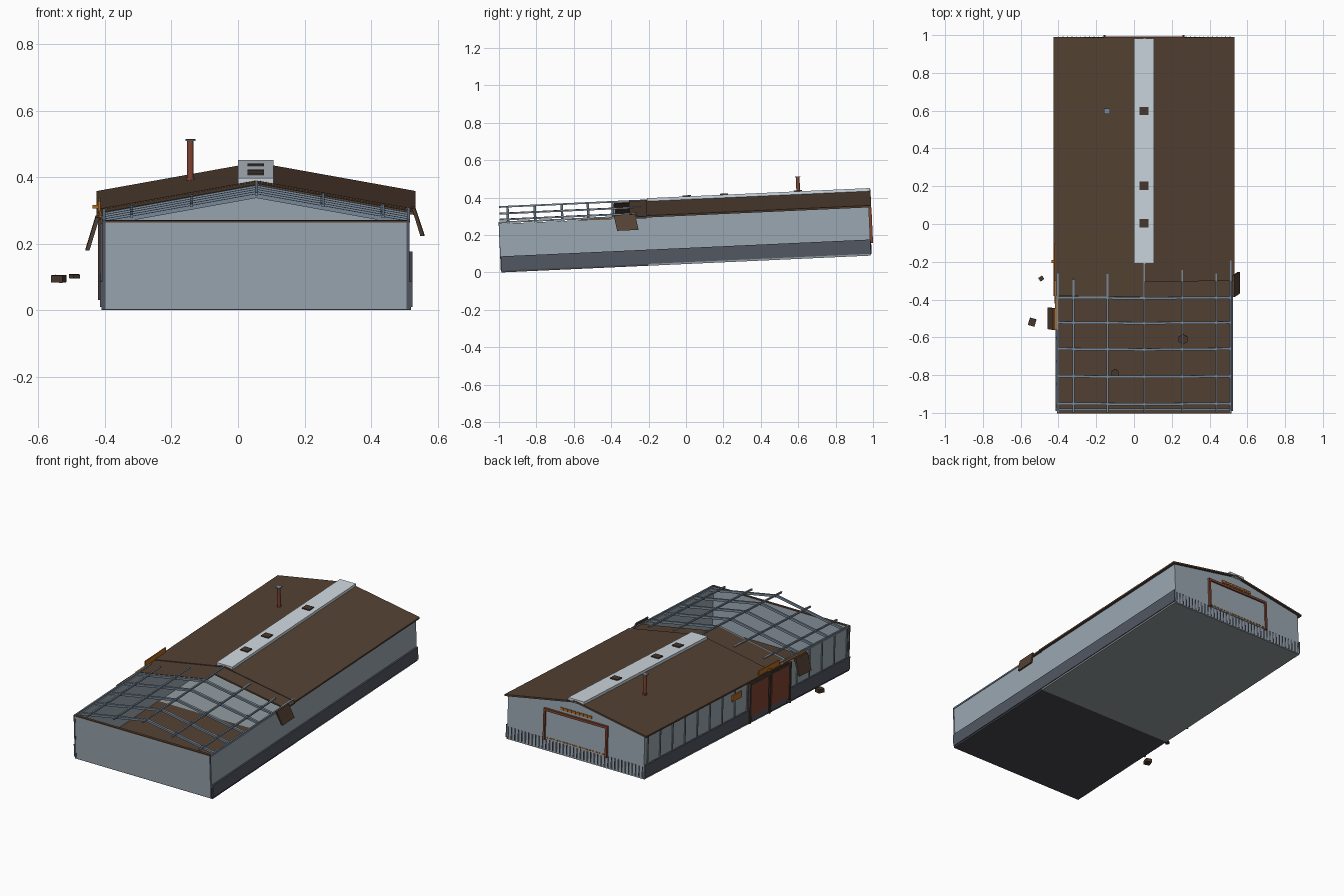
import bpy, bmesh, math
from mathutils import Matrix, Vector

if "Cube" in bpy.data.objects:
    bpy.data.objects.remove(bpy.data.objects["Cube"])

# whole building stands on a gentle slope
TILT = Matrix.Translation((0, 0, 0.049)) @ Matrix.Rotation(math.atan(0.0455), 4, 'X')
CX = 0.055                                    # building centre line


def mat(name, r, g, b):
    m = bpy.data.materials.new(name)
    lin = [((c / 255 + 0.055) / 1.055) ** 2.4 for c in (r, g, b)]
    m.diffuse_color = (*lin, 1)
    m.use_nodes = True
    m.node_tree.nodes["Principled BSDF"].inputs["Base Color"].default_value = m.diffuse_color
    return m


WALL = mat("wall_grey", 154, 167, 177)
CAP = mat("pale_metal", 206, 216, 224)
BAND = mat("dark_plinth", 82, 87, 98)
ROOF = mat("rusty_brown", 84, 65, 51)
STEEL = mat("steel_blue", 122, 138, 154)
DOOR = mat("door_red_brown", 128, 68, 48)
ORANGE = mat("rust_orange", 180, 108, 36)
FLOOR = mat("slab_grey", 143, 154, 157)
CHAR = mat("charred_black", 70, 71, 77)
VENT = mat("vent_brown", 70, 55, 46)


def add(name, bm, m, matrix=TILT):
    bmesh.ops.recalc_face_normals(bm, faces=bm.faces)
    me = bpy.data.meshes.new(name)
    bm.to_mesh(me)
    bm.free()
    me.materials.append(m)
    ob = bpy.data.objects.new(name, me)
    bpy.context.collection.objects.link(ob)
    ob.matrix_world = matrix
    return ob


def box(name, x0, x1, y0, y1, z0, z1, m, rot=None):
    """Box given by its limits, optionally turned about its centre."""
    bm = bmesh.new()
    bmesh.ops.create_cube(bm, size=1)
    bmesh.ops.scale(bm, vec=(x1 - x0, y1 - y0, z1 - z0), verts=bm.verts)
    if rot:
        bmesh.ops.transform(bm, matrix=rot, verts=bm.verts)
    bmesh.ops.translate(bm, vec=((x0 + x1) / 2, (y0 + y1) / 2, (z0 + z1) / 2), verts=bm.verts)
    return add(name, bm, m)


def prism(name, pts, vec, m):
    """Polygon of 3D points extruded along a vector."""
    bm = bmesh.new()
    f = bm.faces.new([bm.verts.new(p) for p in pts])
    r = bmesh.ops.extrude_face_region(bm, geom=[f])
    bmesh.ops.translate(bm, vec=vec, verts=[v for v in r["geom"] if isinstance(v, bmesh.types.BMVert)])
    return add(name, bm, m)


def beam(name, p, q, w, m):
    p, q = Vector(p), Vector(q)
    bm = bmesh.new()
    bmesh.ops.create_cube(bm, size=1)
    bmesh.ops.scale(bm, vec=(w, w, (q - p).length), verts=bm.verts)
    rot = (q - p).to_track_quat('Z', 'Y').to_matrix().to_4x4()
    bmesh.ops.transform(bm, matrix=Matrix.Translation((p + q) / 2) @ rot, verts=bm.verts)
    return add(name, bm, m)


def cyl(name, x, y, z0, z1, r, m, n=12):
    bm = bmesh.new()
    bmesh.ops.create_cone(bm, cap_ends=True, segments=n, radius1=r, radius2=r, depth=z1 - z0)
    bmesh.ops.translate(bm, vec=(x, y, (z0 + z1) / 2), verts=bm.verts)
    return add(name, bm, m)


def pitch(x, ridge=0.35):
    return ridge - 0.18 * abs(x - CX)


# floor: sound slab at the back, charred slab at the front
box("floor_slab_back", -0.41, 0.52, -0.2, 0.988, -0.004, 0.01, FLOOR)
box("floor_slab_front", -0.41, 0.52, -0.988, -0.2, -0.004, 0.01, CHAR)
box("burnt_floor_cover", -0.40, 0.51, -0.98, -0.2, 0.01, 0.013, ROOF)

# walls
box("front_wall", -0.405, 0.515, -0.99, -0.978, 0, 0.262, WALL)
box("right_wall", 0.506, 0.516, -0.988, 0.99, 0, 0.256, WALL)
box("left_wall", -0.406, -0.396, -0.988, 0.99, 0, 0.256, WALL)
prism("back_gable_wall", [(-0.405, 0.98, 0), (0.515, 0.98, 0), (0.515, 0.98, 0.256),
      (CX, 0.98, 0.339), (-0.405, 0.98, 0.256)], (0, 0.01, 0), WALL)
box("front_top_rail", -0.405, 0.515, -0.991, -0.976, 0.26, 0.266, ROOF)
for x in (-0.403, 0.511):
    box("front_corner_post", x - 0.005, x + 0.005, -0.991, -0.977, 0, 0.266, BAND)

# plinth bands on the sides, corrugated sheet half sunk in the back wall
box("right_plinth", 0.516, 0.525, -0.988, 0.99, 0.006, 0.082, BAND)
box("left_plinth", -0.415, -0.406, -0.988, 0.99, 0.006, 0.082, BAND)
n = 80
wave = [(-0.41 + 0.93 * i / n, 0.994 if i % 2 else 0.986, 0.004) for i in range(n + 1)]
prism("back_corrugated_plinth", wave + [(0.52, 0.983, 0.004), (-0.41, 0.983, 0.004)], (0, 0, 0.068), BAND)

# ribs on the left wall, leaving room for the doors
for i in range(17):
    y = 0.96 - 0.12 * i
    if not -0.41 < y < 0.0:
        box("left_wall_rib", -0.411, -0.405, y - 0.004, y + 0.004, 0.08, 0.256, STEEL)

# left loading doors with frames and orange plate
for y0 in (-0.392, -0.192):
    box("loading_door", -0.419, -0.405, y0, y0 + 0.168, 0.04, 0.228, DOOR)
for y in (-0.402, -0.208, -0.02):
    box("door_post", -0.421, -0.405, y - 0.007, y + 0.007, 0.0, 0.24, VENT)
box("door_header", -0.421, -0.405, -0.41, -0.013, 0.228, 0.242, VENT)
box("left_orange_plate", -0.414, -0.405, 0.06, 0.15, 0.185, 0.222, ORANGE)

# back door with frame and orange header plate
box("back_door", -0.15, 0.255, 0.988, 0.995, 0.068, 0.24, WALL)
for x in (-0.156, 0.262):
    box("back_door_post", x - 0.006, x + 0.006, 0.988, 1.004, 0.064, 0.252, DOOR)
box("back_door_lintel", -0.162, 0.268, 0.988, 1.004, 0.238, 0.252, DOOR)
for i in range(18):
    x = -0.14 + i * 0.0222
    box("door_sill_mark", x, x + 0.013, 0.994, 0.998, 0.074, 0.081, ORANGE)
for i in range(8):
    x = -0.05 + i * 0.027
    box("back_header_plate", x, x + 0.021, 0.988, 0.996, 0.266, 0.282, ORANGE)


# roof slopes: sound rear part and broken, slightly sunken front sheets
def slope(name, x, y0, y1, drop=0.0):
    a, b = pitch(CX) - drop, pitch(x) - drop
    prism(name, [(CX, y0, a), (x, y0, b), (x, y0, b - 0.01), (CX, y0, a - 0.01)], (0, y1 - y0, 0), ROOF)


slope("roof_left", -0.425, -0.2, 1.003)
slope("roof_right", 0.533, -0.2, 1.003)
slope("broken_roof_left", -0.425, -0.37, -0.2, 0.004)
slope("broken_roof_right", 0.533, -0.29, -0.2, 0.004)

# ridge cap with vents
box("ridge_cap", 0.0, 0.107, -0.192, 1.0, 0.334, 0.357, CAP)
for y in (0.02, 0.22, 0.615):
    box("ridge_vent", 0.028, 0.078, y - 0.022, y + 0.022, 0.357, 0.363, VENT)

# chimney
cyl("chimney", -0.143, 0.617, 0.29, 0.432, 0.010, DOOR)
cyl("chimney_collar", -0.143, 0.617, 0.305, 0.322, 0.013, DOOR)
box("chimney_cap", -0.158, -0.128, 0.602, 0.632, 0.432, 0.437, STEEL)

# exposed frame: rafters and purlins
for y in (-0.94, -0.795, -0.65, -0.51, -0.378):
    for x in (-0.402, 0.512):
        beam("rafter", (CX, y, 0.338), (x, y, pitch(x, 0.338)), 0.013, STEEL)
    for x in (-0.32, -0.14, 0.25, 0.43):
        box("purlin_cleat", x - 0.004, x + 0.004, y - 0.006, y + 0.006,
            pitch(x) - 0.02, pitch(x) + 0.002, STEEL)
for x, y1 in ((-0.402, -0.25), (-0.32, -0.28), (-0.14, -0.25), (CX, -0.18),
              (0.255, -0.23), (0.435, -0.25), (0.512, -0.18)):
    beam("purlin", (x, -0.985, pitch(x, 0.346)), (x, y1, pitch(x, 0.346)), 0.009, STEEL)

# hanging sheets at the eaves
prism("hanging_sheet_right", [(0.522, -0.375, 0.275), (0.532, -0.375, 0.275), (0.560, -0.36, 0.19),
      (0.548, -0.36, 0.19)], (0, 0.115, 0), ROOF)
prism("hanging_sheet_left", [(-0.428, -0.55, 0.255), (-0.416, -0.55, 0.255), (-0.446, -0.55, 0.156),
      (-0.458, -0.55, 0.156)], (0, 0.115, 0), ROOF)
box("upright_orange_sheet", -0.42, -0.413, -0.29, -0.09, 0.255, 0.293, ORANGE)
box("left_eave_strip", -0.418, -0.408, -0.55, -0.29, 0.255, 0.262, ORANGE)
box("eave_fragment", -0.437, -0.421, -0.193, -0.178, 0.266, 0.276, ORANGE)

# debris inside and beside the building
cyl("floor_debris", -0.1, -0.79, 0.012, 0.024, 0.022, VENT, 6)
cyl("floor_debris", 0.26, -0.61, 0.012, 0.026, 0.027, VENT, 6)
box("outside_debris", -0.557, -0.521, -0.537, -0.497, 0.058, 0.08, VENT, Matrix.Rotation(-0.3, 4, 'Z'))
box("outside_debris", -0.503, -0.479, -0.297, -0.275, 0.06, 0.072, VENT, Matrix.Rotation(0.6, 4, 'Z'))
